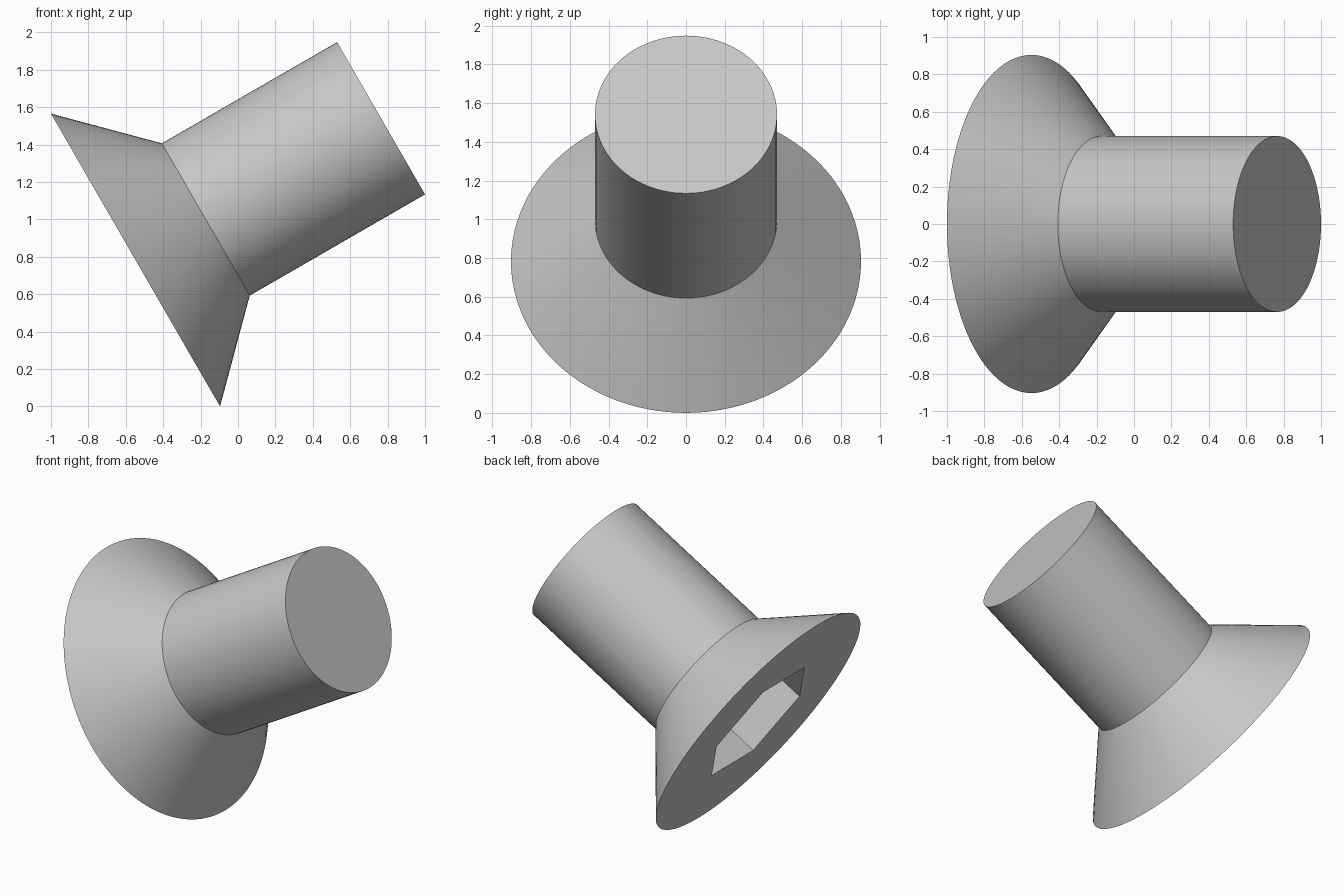
import bpy
import bmesh
from math import sin, cos, pi, radians

if "Cube" in bpy.data.objects:
    bpy.data.objects.remove(bpy.data.objects["Cube"], do_unlink=True)

# Plain grey metal
metal = bpy.data.materials.new("grey metal")
metal.use_nodes = True
metal.diffuse_color = (0.57, 0.57, 0.57, 1)
metal.node_tree.nodes["Principled BSDF"].inputs["Base Color"].default_value = metal.diffuse_color

SIDES = 6
STEP = 16                 # round segments per socket side
ROUND = SIDES * STEP
HEAD_R, SHANK_R, SOCKET_R = 0.904, 0.47, 0.45
HEAD_H, LENGTH, SOCKET_DEPTH = 0.434, 1.516, 0.45

bm = bmesh.new()


def ring(count, radius, height):
    angles = [pi / 2 + 2 * pi * i / count for i in range(count)]
    return [bm.verts.new((radius * cos(a), radius * sin(a), height)) for a in angles]


def wall(lower, upper):
    n = len(lower)
    for i in range(n):
        j = (i + 1) % n
        bm.faces.new((lower[i], lower[j], upper[j], upper[i]))


socket_floor = ring(SIDES, SOCKET_R, SOCKET_DEPTH)
socket_mouth = ring(SIDES, SOCKET_R, 0)
head_rim = ring(ROUND, HEAD_R, 0)
neck = ring(ROUND, SHANK_R, HEAD_H)
tip = ring(ROUND, SHANK_R, LENGTH)

# Hexagonal socket
bm.faces.new(socket_floor)
wall(socket_floor, socket_mouth)

# Flat head face around the socket, one face per socket side
for i in range(SIDES):
    arc = [head_rim[(i * STEP + k) % ROUND] for k in range(STEP + 1)]
    bm.faces.new(arc + [socket_mouth[(i + 1) % SIDES], socket_mouth[i]])

# Countersunk cone, shank and flat end
wall(head_rim, neck)
wall(neck, tip)
bm.faces.new(tip)

bmesh.ops.recalc_face_normals(bm, faces=bm.faces)
mesh = bpy.data.meshes.new("countersunk_screw")
bm.to_mesh(mesh)
bm.free()
mesh.materials.append(metal)

# Tilt the screw so that its head rests on the ground by the rim
screw = bpy.data.objects.new("countersunk_screw", mesh)
bpy.context.collection.objects.link(screw)
screw.rotation_euler = (0, radians(60), 0)
screw.location = (-0.548, 0, HEAD_R * sin(radians(60)))

bpy.ops.object.select_all(action="DESELECT")
screw.select_set(True)
bpy.context.view_layer.objects.active = screw
bpy.ops.object.shade_smooth_by_angle(angle=radians(30))
